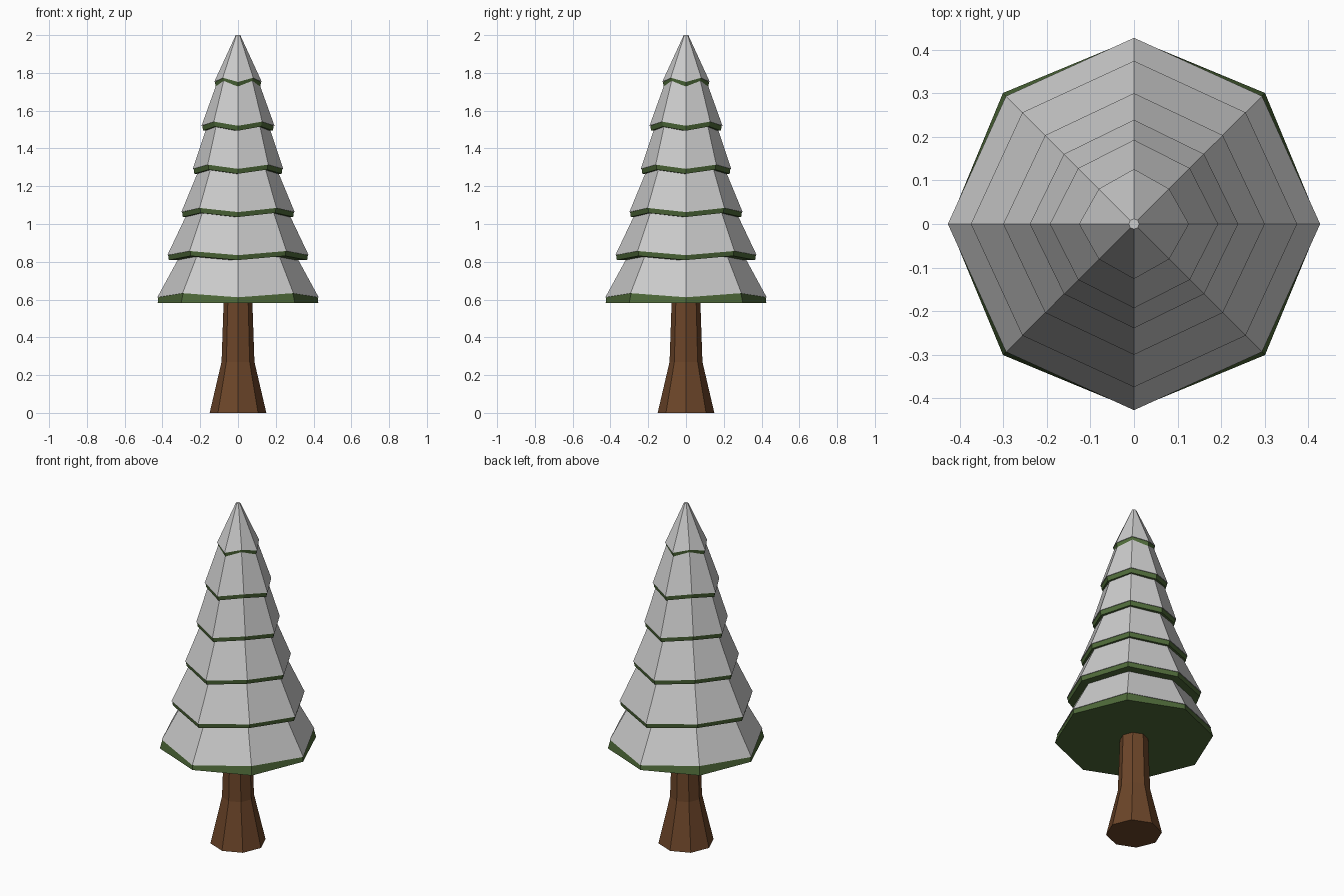
import bpy
from math import cos, sin, pi

if "Cube" in bpy.data.objects:
    bpy.data.objects.remove(bpy.data.objects["Cube"])


def material(name, color):
    m = bpy.data.materials.new(name)
    m.diffuse_color = color
    m.use_nodes = True
    m.node_tree.nodes["Principled BSDF"].inputs["Base Color"].default_value = m.diffuse_color
    return m


GREEN = material("needle_green", (0.075, 0.14, 0.04, 1))
BROWN = material("bark_brown", (0.15, 0.06, 0.022, 1))


def loft(name, rings, mat=None):
    """Closed eight-sided solid; ring = (axis radius, axis z, diagonal radius, diagonal z)."""
    verts, faces = [], []
    for ra, za, rd, zd in rings:
        for i in range(8):
            r, z = (rd, zd) if i % 2 else (ra, za)
            verts.append((r * cos(i * pi / 4), r * sin(i * pi / 4), z))
    for k in range(len(rings) - 1):
        for i in range(8):
            j = (i + 1) % 8
            faces.append((k * 8 + i, k * 8 + j, k * 8 + 8 + j, k * 8 + 8 + i))
    faces.append(tuple(reversed(range(8))))
    n = (len(rings) - 1) * 8
    faces.append(tuple(range(n, n + 8)))
    me = bpy.data.meshes.new(name)
    me.from_pydata(verts, [], faces)
    if mat:
        me.materials.append(mat)
    ob = bpy.data.objects.new(name, me)
    bpy.context.collection.objects.link(ob)


def flat(r, z):
    return (r, z, r, z)


# Trunk with flared foot
loft("trunk", [flat(0.15, 0), flat(0.087, 0.27), flat(0.075, 0.62)], BROWN)

# Tiers: outer radius, snow rim z, top radius, top z
tiers = [
    (0.427, 0.612, 0.30, 0.845),
    (0.374, 0.835, 0.26, 1.075),
    (0.300, 1.063, 0.20, 1.305),
    (0.239, 1.292, 0.16, 1.53),
    (0.193, 1.520, 0.105, 1.765),
    (0.126, 1.752, 0.012, 2.0),
]
for n, (r, z, rt, zt) in enumerate(tiers, 1):
    rise, rd = 0.022, r - 0.012           # diagonal corners lifted along the slope
    drop = 0.026
    # Snow cap
    loft(f"snow_tier_{n}", [(r * 0.8, z + 0.005, rd * 0.8, z + rise),
                            (r, z, rd, z + rise), flat(rt, zt)])
    # Green branch rim below the snow
    low = (r - 0.008, z - drop, rd - 0.008, z + rise - drop)
    if n == 1:
        low = flat(r - 0.002, 0.583)
    loft(f"branch_tier_{n}", [(r * 0.5, low[1], r * 0.5, low[1]), low,
                              (r - 0.004, z, rd - 0.004, z + rise),
                              (r * 0.6, z + 0.02, rd * 0.6, z + rise + 0.02)], GREEN)
